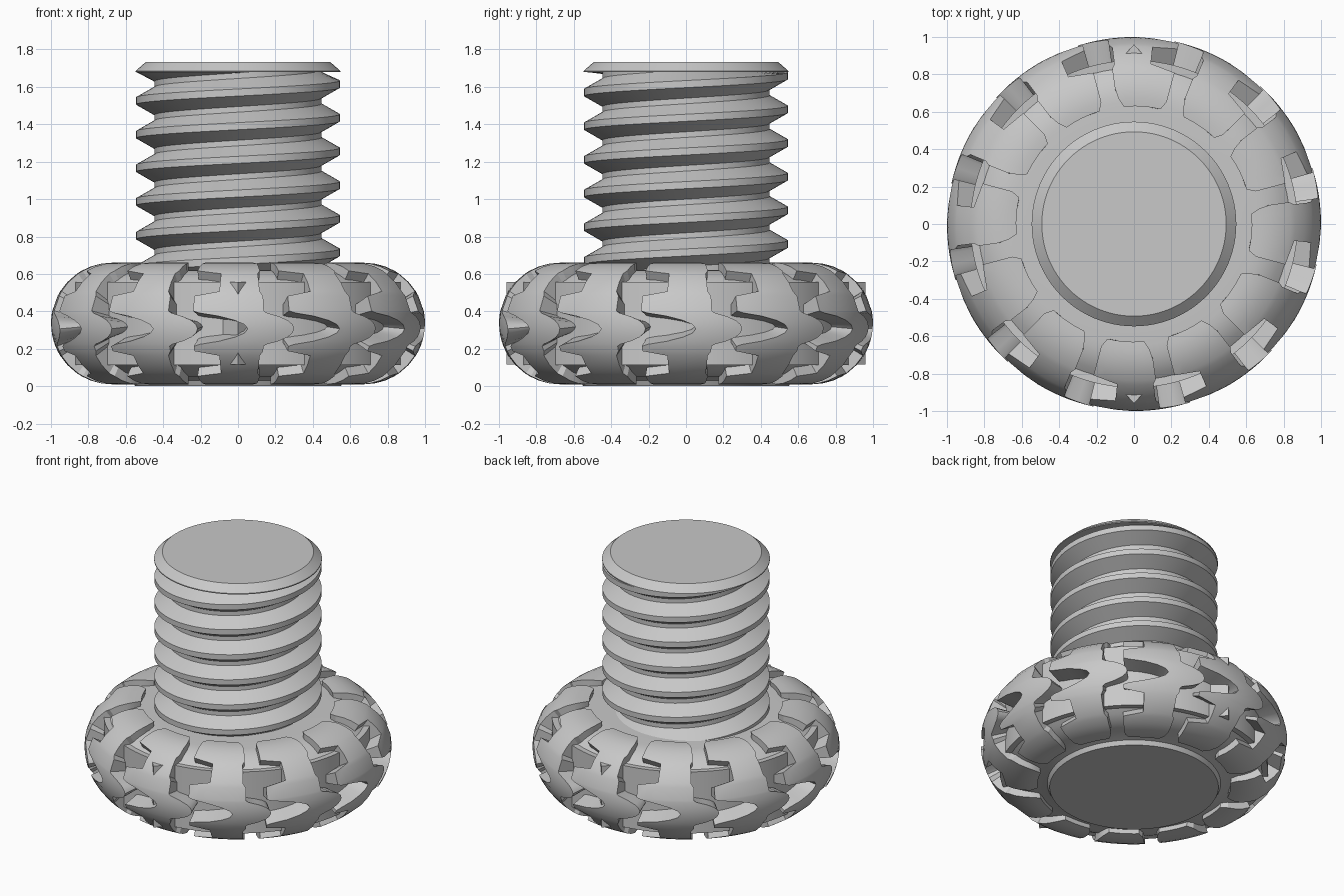
import bpy, bmesh, math
from math import sin, cos, radians, pi

if "Cube" in bpy.data.objects:
    bpy.data.objects.remove(bpy.data.objects["Cube"], do_unlink=True)

grey = bpy.data.materials.new("plain grey")
grey.use_nodes = True
GREY = (0.58, 0.58, 0.58, 1)
grey.diffuse_color = GREY
grey.node_tree.nodes["Principled BSDF"].inputs["Base Color"].default_value = GREY

RING_R, RING_Z, TUBE = 0.675, 0.335, 0.325   # outer rounded envelope of the knob


def finish(name, bm, angle=30):
    bmesh.ops.recalc_face_normals(bm, faces=bm.faces)
    mesh = bpy.data.meshes.new(name)
    bm.to_mesh(mesh)
    bm.free()
    obj = bpy.data.objects.new(name, mesh)
    bpy.context.collection.objects.link(obj)
    mesh.materials.append(grey)
    bpy.ops.object.select_all(action="DESELECT")
    obj.select_set(True)
    bpy.context.view_layer.objects.active = obj
    bpy.ops.object.shade_smooth_by_angle(angle=radians(angle))
    return obj


def lathe(name, profile, steps=96):
    bm = bmesh.new()
    verts = [bm.verts.new((r, 0, z)) for r, z in profile]
    edges = [bm.edges.new(pair) for pair in zip(verts, verts[1:])]
    bmesh.ops.spin(bm, geom=verts + edges, axis=(0, 0, 1), cent=(0, 0, 0),
                   steps=steps, angle=2 * pi)
    bmesh.ops.remove_doubles(bm, verts=bm.verts, dist=0.0005)
    return finish(name, bm)


def loft(bm, rings, closed):
    # Skin a list of vertex rows with quads
    for a, b in zip(rings, rings[1:]):
        for i in range(len(a) if closed else len(a) - 1):
            j = (i + 1) % len(a)
            bm.faces.new((a[i], a[j], b[j], b[i]))


# Knob body: rounded shoulders with a straight drum around the middle
arc = [(0.65 + 0.285 * cos(radians(a)), RING_Z + 0.285 * sin(radians(a)))
       for a in range(50, 91, 8)]
upper = [(0.875, 0.556)] + arc + [(0.55, 0.622), (0.4, 0.622), (0, 0.622)]
lower = [(r, 2 * RING_Z - z) for r, z in reversed([(0.875, 0.556)] + arc)]
lathe("knob_body", [(0, 0), (0.55, 0), (0.565, 0.03)] + lower + upper)

# Threaded shank: a helical profile, trimmed level at both ends
PITCH, ROOT, CREST = 0.18, 0.447, 0.545
thread = [(ROOT, -0.075), (CREST, -0.019), (CREST, 0.019), (ROOT, 0.075)]
SEG = 72
bm = bmesh.new()
rows = []
for s in range(SEG + 1):
    t = 2 * pi * s / SEG
    row = []
    for k in range(-7, 3):
        for r, dz in thread:
            z = 1.615 + PITCH * (k + s / SEG) + dz
            z = min(max(z, 0.5), 1.68)
            row.append(bm.verts.new((r * cos(t), r * sin(t), z)))
    rows.append(row)
loft(bm, rows, False)
bmesh.ops.remove_doubles(bm, verts=bm.verts, dist=0.0005)
bmesh.ops.dissolve_degenerate(bm, edges=bm.edges, dist=0.0005)
finish("threaded_shank", bm, 25)

# Chamfered end of the shank
lathe("shank_end", [(0, 1.679), (0.547, 1.679), (0.547, 1.686), (0.493, 1.733), (0, 1.733)])

# Tread lug outline: angle up the rounded side, then left and right edge in degrees
chevron = [(0, 3, 17.5), (4, 2, 17), (8, -1, 15.5), (12, -6, 12.5), (15, -12, 9), (17, -14, 8)]
flank = [(27, -14, 8), (32, -6, 7), (43, -6, 7), (55, -6, 7), (60, -15, 8),
         (70, -15, 8), (80, -15, 8), (90, -15, 7), (98, -13, 5)]
DROP = 5   # the chevron sits slightly below the middle of the knob
outline = ([(-p, a, b) for p, a, b in reversed(flank)]
           + [(-p - DROP, a, b) for p, a, b in reversed(chevron[1:])]
           + [(p - DROP, a, b) for p, a, b in chevron] + flank)
COLS = 6


def ring_point(phi, theta, tube):
    p, t = radians(phi), radians(theta)
    r = RING_R + tube * cos(p)
    return (r * cos(t), r * sin(t), RING_Z + tube * sin(p))


bm = bmesh.new()
for n in range(12):
    rows = []
    for phi, left, right in outline:
        angles = [30 * n + left + (right - left) * c / COLS for c in range(COLS + 1)]
        row = [bm.verts.new(ring_point(phi, a, TUBE)) for a in angles]
        row += [bm.verts.new(ring_point(phi, a, 0.18)) for a in (angles[-1], angles[0])]
        rows.append(row)
    loft(bm, rows, True)
    bm.faces.new(rows[0])
    bm.faces.new(list(reversed(rows[-1])))
finish("tread_lugs", bm)

# Upright wedges at the front and back of the knob
for name, side in (("front_wedge", -1), ("back_wedge", 1)):
    bm = bmesh.new()
    rows = [[bm.verts.new((x, side * y, z)) for x, y in ((-0.09, 0.86), (0, 0.96), (0.09, 0.86))]
            for z in (0.115, 0.556)]
    loft(bm, rows, True)
    for row in rows:
        bm.faces.new(row)
    finish(name, bm)
